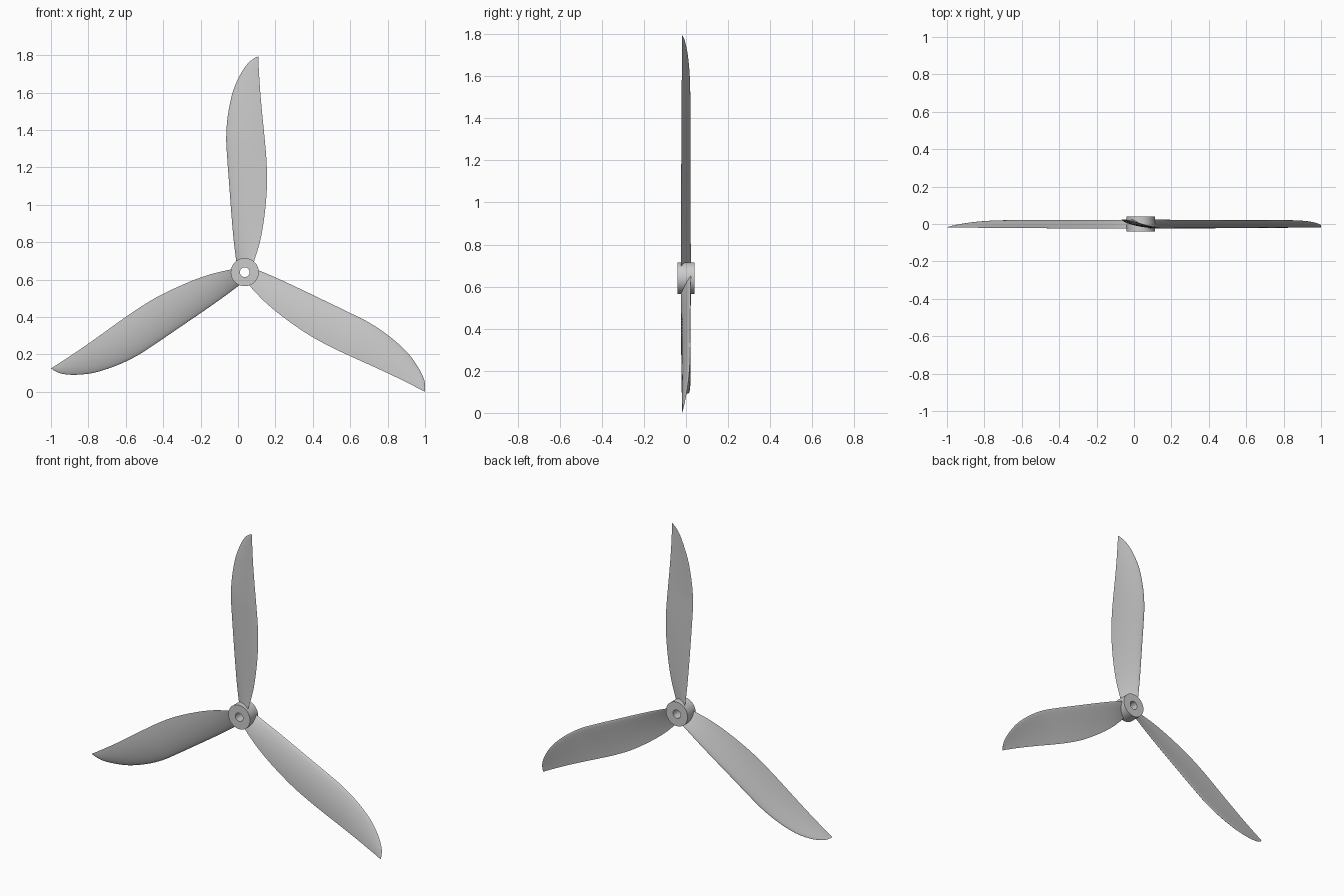
import bpy, bmesh, math
from mathutils import Matrix, Vector

if "Cube" in bpy.data.objects:
    bpy.data.objects.remove(bpy.data.objects["Cube"])

CENTER = Vector((0.036, 0.0, 0.64))

# Blade stations: radius, left edge, right edge, y of left edge, y of right edge
STATIONS = [
    (0.045, -0.044, 0.046, 0.024, -0.023),
    (0.17, -0.059, 0.083, 0.022, -0.024),
    (0.305, -0.071, 0.106, 0.021, -0.024),
    (0.465, -0.083, 0.119, 0.020, -0.023),
    (0.60, -0.093, 0.116, 0.020, -0.022),
    (0.72, -0.099, 0.106, 0.020, -0.022),
    (0.84, -0.090, 0.094, 0.020, -0.021),
    (0.963, -0.064, 0.083, 0.017, -0.020),
    (1.054, -0.025, 0.077, 0.009, -0.019),
    (1.113, 0.014, 0.074, -0.002, -0.018),
    (1.140, 0.045, 0.073, -0.010, -0.018),
    (1.153, 0.070, 0.0725, -0.017, -0.018),
]


def catmull(a, b, c, d, t):
    return tuple(0.5 * (2 * q + (r - p) * t + (2 * p - 5 * q + 4 * r - s) * t ** 2
                        + (3 * q - p - 3 * r + s) * t ** 3)
                 for p, q, r, s in zip(a, b, c, d))


def smooth_rows(rows, steps):
    last = len(rows) - 1
    out = []
    for i in range(last):
        a, d = rows[max(i - 1, 0)], rows[min(i + 2, last)]
        out += [catmull(a, rows[i], rows[i + 1], d, k / steps) for k in range(steps)]
    return out + [rows[-1]]


def section(row, n=12):
    """Closed thin airfoil ring, bulging towards the front."""
    r, ul, ur, yl, yr = row
    left, right = Vector((ul, yl)), Vector((ur, yr))
    chord = right - left
    normal = Vector((chord.y, -chord.x)).normalized()
    ts = [0.5 - 0.5 * math.cos(math.pi * i / n) for i in range(n + 1)]
    ring = []
    for side, seq in ((1, ts), (-1, ts[-2:0:-1])):
        for t in seq:
            arch = 4 * t * (1 - t)
            half = 0.09 * chord.length * math.sqrt(t) * (1 - t)
            p = left + chord * t + normal * (0.035 * chord.length * arch + side * half)
            ring.append(Vector((p.x, p.y, r)))
    return ring


def finish(bm, name):
    bmesh.ops.recalc_face_normals(bm, faces=bm.faces)
    mesh = bpy.data.meshes.new(name)
    bm.to_mesh(mesh)
    bm.free()
    ob = bpy.data.objects.new(name, mesh)
    bpy.context.collection.objects.link(ob)
    bpy.context.view_layer.objects.active = ob
    bpy.ops.object.select_all(action='DESELECT')
    ob.select_set(True)
    bpy.ops.object.shade_smooth_by_angle(angle=math.radians(40))
    return ob


def skin(bm, rings, closed=False):
    loops = [[bm.verts.new(p) for p in ring] for ring in rings]
    pairs = list(zip(loops, loops[1:])) + ([(loops[-1], loops[0])] if closed else [])
    for a, b in pairs:
        for i in range(len(a)):
            j = (i + 1) % len(a)
            bm.faces.new((a[i], a[j], b[j], b[i]))
    if not closed:
        bm.faces.new(loops[0])
        bm.faces.new(loops[-1])


# Three twisted blades around the hub
rings = [section(row) for row in smooth_rows(STATIONS, 5)]
for k in range(3):
    bm = bmesh.new()
    skin(bm, rings)
    turn = Matrix.Translation(CENTER) @ Matrix.Rotation(math.radians(120 * k), 4, 'Y')
    bm.transform(turn)
    finish(bm, f"blade_{k + 1}")

# Hub: cylinder with a through bore
bm = bmesh.new()
profile = [(0.026, -0.04), (0.075, -0.04), (0.075, 0.04), (0.026, 0.04)]
angles = [2 * math.pi * i / 64 for i in range(64)]
skin(bm, [[CENTER + Vector((rad * math.cos(a), y, rad * math.sin(a))) for a in angles]
          for rad, y in profile], closed=True)
finish(bm, "hub")
